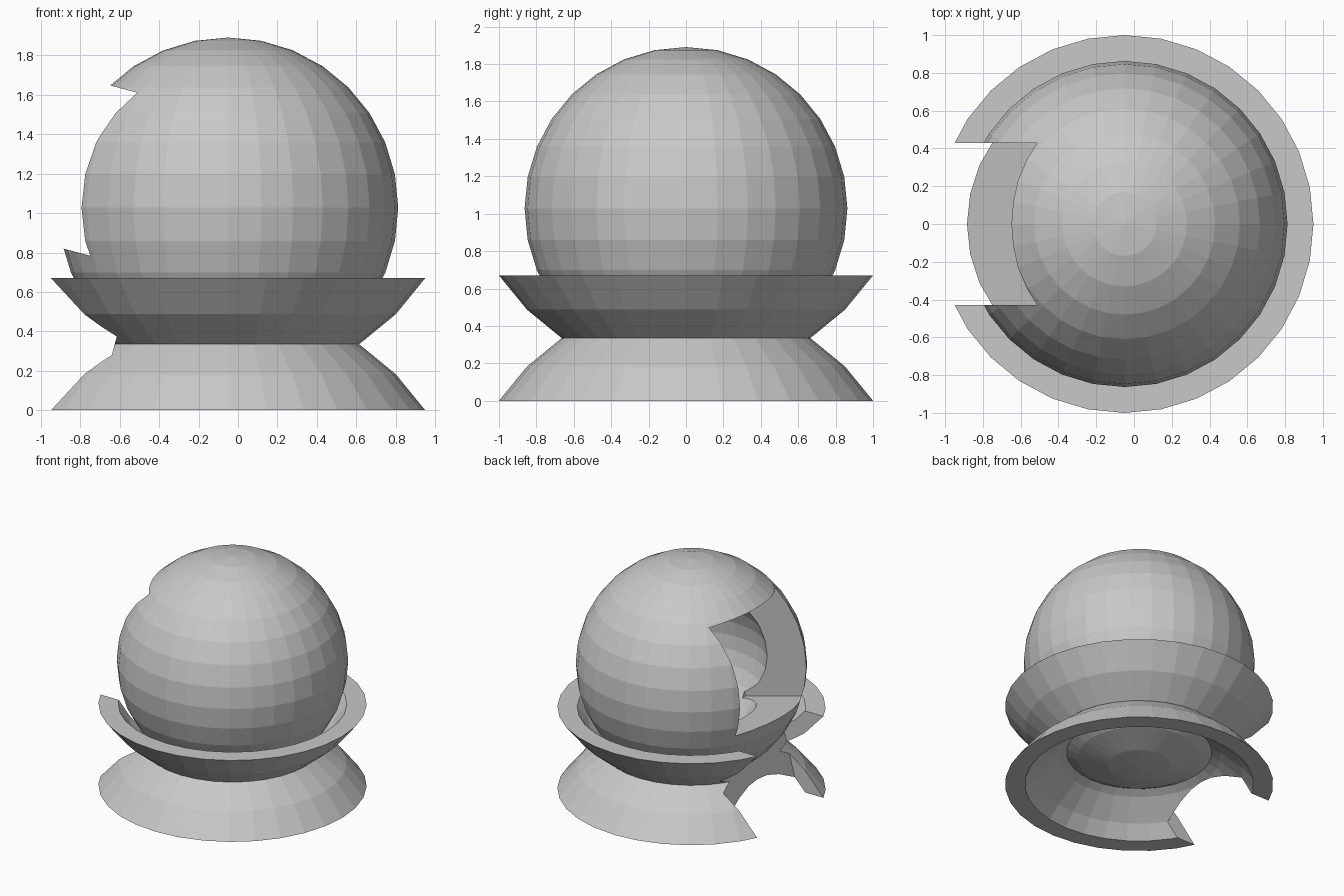
import bpy, bmesh, math
from mathutils import Matrix

if "Cube" in bpy.data.objects:
    bpy.data.objects.remove(bpy.data.objects["Cube"])

CX = -0.05      # axis of all round parts
SIDES = 32
STEP = math.pi / 16
TILT = Matrix.Rotation(math.radians(15), 4, 'Y')

grey = bpy.data.materials.new("plain grey")
grey.diffuse_color = (0.58, 0.58, 0.58, 1)
grey.use_nodes = True
grey.node_tree.nodes["Principled BSDF"].inputs["Base Color"].default_value = grey.diffuse_color


def add_object(name, bm):
    mesh = bpy.data.meshes.new(name)
    bm.to_mesh(mesh)
    bm.free()
    mesh.materials.append(grey)
    obj = bpy.data.objects.new(name, mesh)
    bpy.context.collection.objects.link(obj)
    return obj


def lathe(name, profile):
    """Revolve a (radius, z) profile that starts and ends on the axis."""
    bm = bmesh.new()
    rings = []
    for r, z in profile:
        rings.append([bm.verts.new((CX + r * math.cos(2 * math.pi * i / SIDES),
                                    r * math.sin(2 * math.pi * i / SIDES), z))
                      for i in range(SIDES)])
    for a, b in zip(rings, rings[1:]):
        for i in range(SIDES):
            j = (i + 1) % SIDES
            bm.faces.new((a[i], a[j], b[j], b[i]))
    bmesh.ops.remove_doubles(bm, verts=bm.verts, dist=1e-4)
    bmesh.ops.recalc_face_normals(bm, faces=bm.faces)
    return add_object(name, bm)


def cut(obj, u, w, half_width):
    """Cut a tilted box out of obj; u is along the tilt, w is up the tilt."""
    bm = bmesh.new()
    place = Matrix.Translation(((u[0] + u[1]) / 2, 0, (w[0] + w[1]) / 2))
    size = Matrix.Diagonal((u[1] - u[0], 2 * half_width, w[1] - w[0], 1))
    bmesh.ops.create_cube(bm, size=1, matrix=TILT @ place @ size)
    cutter = add_object(obj.name + "_cutter", bm)
    cutter.hide_render = True
    mod = obj.modifiers.new("opening", 'BOOLEAN')
    mod.operation = 'DIFFERENCE'
    mod.solver = 'EXACT'
    mod.object = cutter
    bpy.context.view_layer.objects.active = obj
    bpy.ops.object.modifier_apply(modifier=mod.name)
    bpy.data.objects.remove(cutter)


# Foot and bowl: the same thick dome, one upright and one flipped, overlapping
R_OUT, R_IN, DROP, RIM = 1.203, 1.088, 0.668, 0.67


def lat(radius, k):
    return (radius * math.cos(k * STEP), radius * math.sin(k * STEP) - DROP)


(r0, z0), (r1, z1) = lat(R_IN, 3), lat(R_IN, 4)
inner_rim = (r0 + (r1 - r0) * (0 - z0) / (z1 - z0), 0)
dome = [lat(R_OUT, k) for k in range(8, 3, -1)] + [(1.0, 0), inner_rim]
dome += [lat(R_IN, k) for k in range(4, 9)]

foot = lathe("foot", dome)
bowl = lathe("bowl", [(r, RIM - z) for r, z in dome])
for part in (foot, bowl):
    cut(part, (-2.0, -0.691), (-1.0, 1.5), 0.43)

# Hollow ball with a thick wall
bm = bmesh.new()
centre = Matrix.Translation((CX, 0, 1.028))
bmesh.ops.create_uvsphere(bm, u_segments=SIDES, v_segments=16, radius=0.863, matrix=centre)
shell = set(bm.faces)
bmesh.ops.create_uvsphere(bm, u_segments=SIDES, v_segments=16, radius=0.582, matrix=centre)
bmesh.ops.reverse_faces(bm, faces=[f for f in bm.faces if f not in shell])
ball = add_object("ball", bm)
cut(ball, (-1.8, -0.4), (0.563, 1.424), 0.43)
